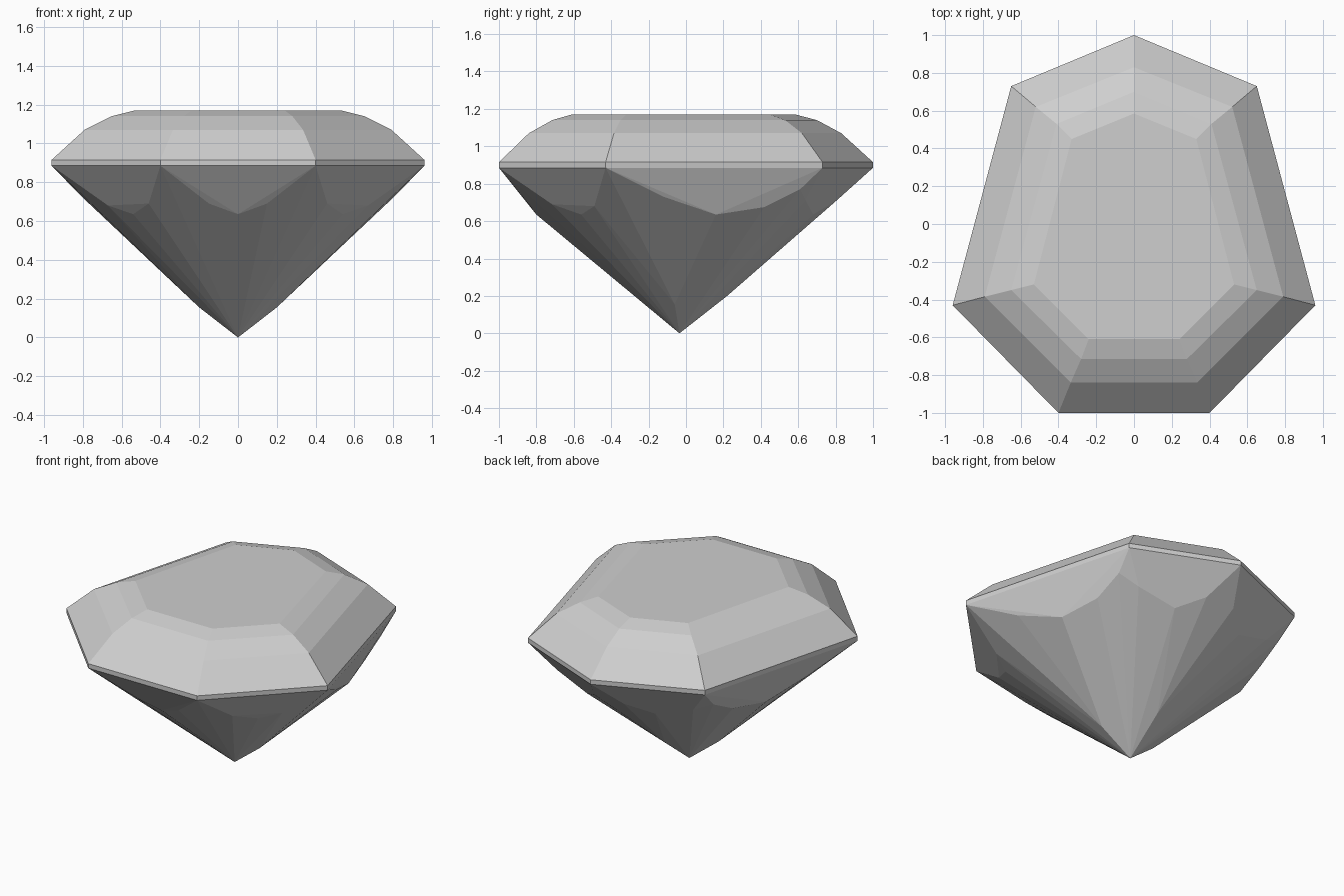
import bpy
import bmesh
from math import radians

cube = bpy.data.objects.get("Cube")
if cube:
    bpy.data.objects.remove(cube, do_unlink=True)

stone = bpy.data.materials.new("pale grey stone")
stone.use_nodes = True
grey = (0.62, 0.62, 0.62, 1)
stone.diffuse_color = grey
stone.node_tree.nodes["Principled BSDF"].inputs["Base Color"].default_value = grey


def finish(name, bm):
    bmesh.ops.recalc_face_normals(bm, faces=bm.faces)
    mesh = bpy.data.meshes.new(name)
    bm.to_mesh(mesh)
    bm.free()
    mesh.materials.append(stone)
    obj = bpy.data.objects.new(name, mesh)
    bpy.context.collection.objects.link(obj)


def mirrored_ring(half, z):
    """Close a half outline, listed from back tip to front corner."""
    left = [(-x, y) for x, y in reversed(half) if x > 0]
    return [(x, y, z) for x, y in half + left]


# Seven-sided outlines: girdle, two crown steps and the table
girdle = [(0, 1), (.65, .73), (.96, -.43), (.4, -1)]
step_low = [(0, .83), (.52, .62), (.79, -.385), (.335, -.84)]
step_high = [(0, .70), (.41, .53), (.65, -.35), (.28, -.715)]
table = [(0, .585), (.33, .45), (.53, -.32), (.24, -.61)]
GIRDLE_LOW, GIRDLE_HIGH = .885, .915

# Crown: stepped facets stacked over the girdle band
bm = bmesh.new()
rings = []
for half, z in ((girdle, GIRDLE_LOW), (girdle, GIRDLE_HIGH), (step_low, 1.07),
                (step_high, 1.14), (table, 1.17)):
    rings.append([bm.verts.new(p) for p in mirrored_ring(half, z)])
for low, high in zip(rings, rings[1:]):
    for i in range(len(low)):
        j = (i + 1) % len(low)
        bm.faces.new((low[i], low[j], high[j], high[i]))
bm.faces.new(rings[-1])
finish("crown", bm)

# Pavilion: convex cut through the break-facet corners down to the point
break_corners = [
    (.105, .805, .71), (.25, .68, .635), (.50, .64, .71),      # back
    (.63, .61, .77), (.64, .42, .675), (.70, .16, .635), (.81, -.12, .73),  # side
    (.67, -.49, .68), (.54, -.56, .635), (.46, -.716, .69),    # front corner
    (.15, -.84, .69), (0, -.80, .635),                         # front
]
point_corners = [(.2, -.06, .155), (0, .22, .2), (0, -.035, 0)]
bm = bmesh.new()
for p in mirrored_ring(girdle, GIRDLE_LOW):
    bm.verts.new(p)
for x, y, z in break_corners + point_corners:
    for side in ((1, -1) if x else (1,)):
        bm.verts.new((x * side, y, z))
hull = bmesh.ops.convex_hull(bm, input=bm.verts)
spare = {v for v in hull["geom_interior"] if isinstance(v, bmesh.types.BMVert)}
bmesh.ops.delete(bm, geom=list(spare), context="VERTS")
# Open the top, hidden by the crown, and join nearly flat facets
lid = [f for f in bm.faces if all(v.co.z > GIRDLE_LOW - .001 for v in f.verts)]
bmesh.ops.delete(bm, geom=lid, context="FACES")
bmesh.ops.dissolve_limit(bm, angle_limit=radians(2), verts=bm.verts, edges=bm.edges)
bmesh.ops.recalc_face_normals(bm, faces=bm.faces)
if sum(f.normal.z * f.calc_area() for f in bm.faces) > 0:
    bmesh.ops.reverse_faces(bm, faces=bm.faces)
finish("pavilion", bm)
